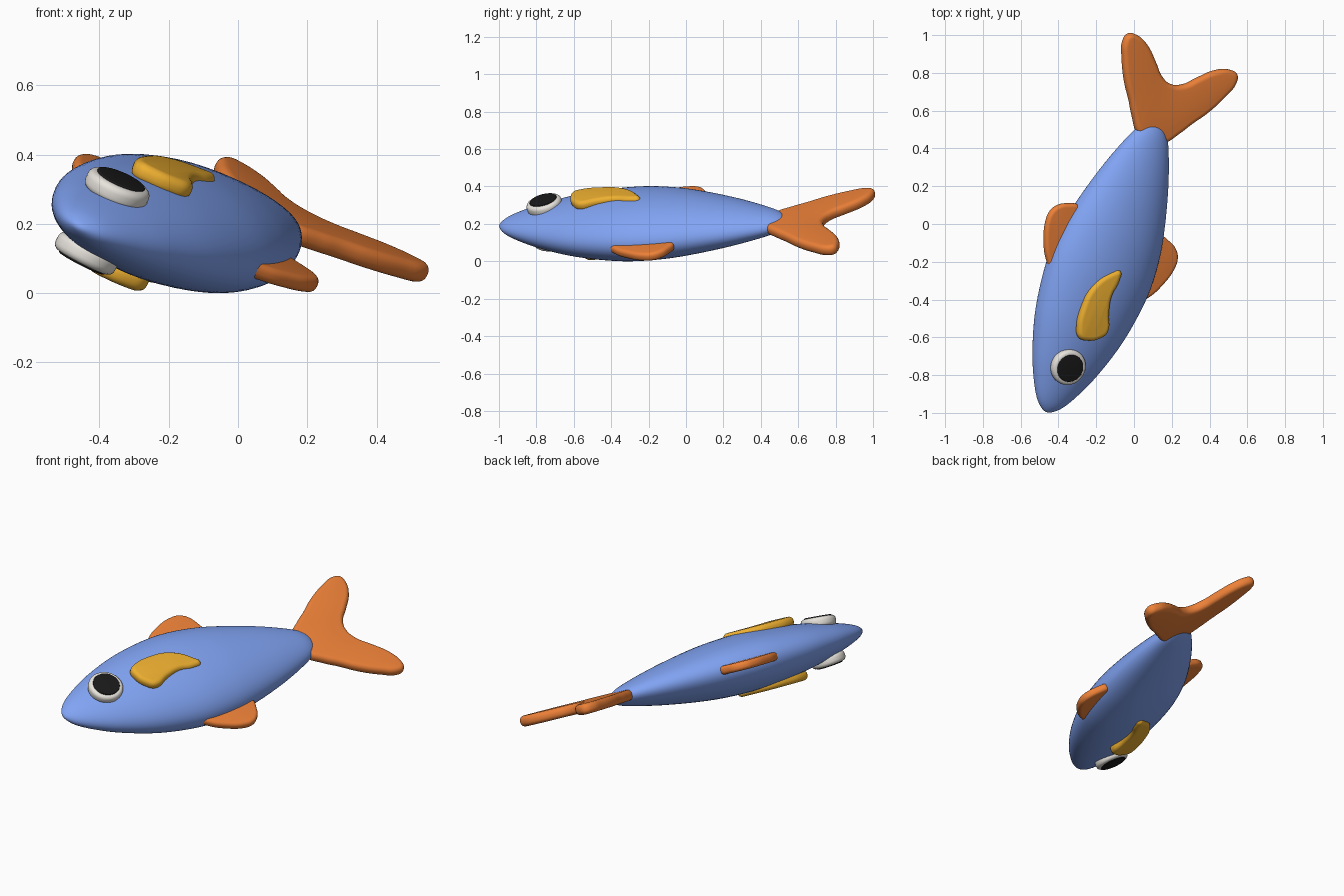
import bpy, bmesh, math
from mathutils import Matrix, Vector

if "Cube" in bpy.data.objects:
    bpy.data.objects.remove(bpy.data.objects["Cube"])

# Fish frame: u = nose to tail, v = towards the back fin, w = out of the upper flank
u = Vector((0.355, 0.935, 0.01)).normalized()
side = Vector((-0.935, 0.355, 0)).normalized()
tilt = math.radians(27)
v = side * math.cos(tilt) + Vector((0, 0, 1)) * math.sin(tilt)
v = (v - u * v.dot(u)).normalized()
w = u.cross(v)
FRAME = Matrix.Translation((-0.075, 0.028, 0.204)) @ Matrix((u, v, w)).transposed().to_4x4()


def material(name, color):
    m = bpy.data.materials.new(name)
    m.diffuse_color = (*color, 1)
    m.use_nodes = True
    m.node_tree.nodes["Principled BSDF"].inputs["Base Color"].default_value = m.diffuse_color
    return m


BLUE = material("blue", (0.22, 0.37, 0.9))
ORANGE = material("orange", (0.85, 0.22, 0.04))
YELLOW = material("yellow", (0.85, 0.43, 0.03))
WHITE = material("white", (0.8, 0.77, 0.72))
BLACK = material("black", (0.01, 0.01, 0.01))


def finish(ob, mat, local=Matrix()):
    ob.data.materials.append(mat)
    ob.matrix_world = FRAME @ local
    return ob


def from_bmesh(name, bm):
    bmesh.ops.recalc_face_normals(bm, faces=bm.faces)
    me = bpy.data.meshes.new(name)
    bm.to_mesh(me)
    bm.free()
    ob = bpy.data.objects.new(name, me)
    bpy.context.collection.objects.link(ob)
    return ob


def shade(ob, angle):
    bpy.ops.object.select_all(action='DESELECT')
    ob.select_set(True)
    bpy.context.view_layer.objects.active = ob
    bpy.ops.object.shade_smooth_by_angle(angle=math.radians(angle))


def slab(name, points, depth, height, mat):
    """Flat rounded fin from a smooth closed outline."""
    cu = bpy.data.curves.new(name + "_outline", 'CURVE')
    cu.dimensions, cu.fill_mode = '2D', 'BOTH'
    cu.bevel_depth, cu.bevel_resolution = depth, 4
    cu.extrude, cu.offset, cu.resolution_u = 0.004, -depth, 5
    sp = cu.splines.new('BEZIER')
    sp.bezier_points.add(len(points) - 1)
    sp.use_cyclic_u = True
    for bp, (a, b) in zip(sp.bezier_points, points):
        bp.co = (a, b, 0)
        bp.handle_left_type = bp.handle_right_type = 'AUTO'
    tmp = bpy.data.objects.new(name + "_curve", cu)
    bpy.context.collection.objects.link(tmp)
    dg = bpy.context.evaluated_depsgraph_get()
    bm = bmesh.new()
    me = bpy.data.meshes.new_from_object(tmp.evaluated_get(dg))
    me.materials.clear()
    bm.from_mesh(me)
    bmesh.ops.remove_doubles(bm, verts=bm.verts, dist=0.0005)
    bpy.data.objects.remove(tmp)
    ob = finish(from_bmesh(name, bm), mat, Matrix.Translation((0, 0, height)))
    shade(ob, 60)


# Body: smooth turned profile, flattened sideways
profile = [(-1.095, 0), (-1.083, .035), (-1.04, .082), (-.95, .138), (-.81, .203),
           (-.6, .27), (-.35, .307), (-.15, .298), (.03, .262), (.25, .195),
           (.43, .122), (.5, .08), (.53, .042), (.54, 0)]
ends = [(profile[1][0], -profile[1][1])], [(profile[-2][0], -profile[-2][1])]
pts = [Vector(p) for p in ends[0] + profile + ends[1]]
curve = []
for i in range(1, len(pts) - 2):
    a, b, c, d = pts[i - 1:i + 3]
    for k in range(4):
        t = k / 4
        curve.append(0.5 * (2 * b + (c - a) * t + (2 * a - 5 * b + 4 * c - d) * t * t
                            + (3 * b - a - 3 * c + d) * t ** 3))
curve.append(pts[-2])
bm = bmesh.new()
vs = [bm.verts.new((p.x, p.y, 0)) for p in curve]
es = [bm.edges.new(e) for e in zip(vs, vs[1:])]
bmesh.ops.spin(bm, geom=vs + es, axis=(1, 0, 0), cent=(0, 0, 0),
               angle=math.tau, steps=64, use_merge=True)
bmesh.ops.remove_doubles(bm, verts=bm.verts, dist=0.0003)
bmesh.ops.scale(bm, vec=(1, 1, 0.525), verts=bm.verts)
shade(finish(from_bmesh("body", bm), BLUE), 60)

# Forked tail
half = [(.45, .07), (.535, .15), (.6, .195), (.685, .26), (.80, .325), (.885, .357),
        (.932, .345), (.943, .30), (.915, .22), (.84, .13), (.785, .07)]
slab("tail_fin", half + [(.762, 0)] + [(a, -b) for a, b in reversed(half)], .026, 0, ORANGE)

# Back fin and belly fin
fin = [(-.40, .24), (-.34, .32), (-.24, .378), (-.15, .405), (-.09, .402),
       (-.045, .37), (-.02, .32), (-.01, .26), (-.08, .2), (-.25, .2)]
for name, s in (("back_fin", 1), ("belly_fin", -1)):
    slab(name, [(a, b * s) for a, b in fin], .02, 0, ORANGE)

# Flank fins and eyes, mirrored on both flanks
flank = [(-.664, .054), (-.621, .084), (-.52, .103), (-.387, .089), (-.281, .013),
         (-.257, -.032), (-.309, -.047), (-.398, -.037), (-.487, -.057),
         (-.583, -.091), (-.63, -.06), (-.665, .008)]


def disc(name, radius, depth, bevel, offset, sign, mat):
    bm = bmesh.new()
    bmesh.ops.create_cone(bm, cap_ends=True, segments=48, radius1=radius,
                          radius2=radius, depth=depth)
    rims = [e for e in bm.edges if abs(e.verts[0].co.z - e.verts[1].co.z) < 1e-5]
    bmesh.ops.bevel(bm, geom=rims, offset=bevel, segments=4, profile=0.5, affect='EDGES')
    local = (Matrix.Diagonal((1, 1, sign, 1)) @ Matrix.Translation((-.83, .028, .105))
             @ Matrix.Rotation(-0.09, 4, 'Y') @ Matrix.Translation((0, 0, offset)))
    bm.transform(local)
    shade(finish(from_bmesh(name, bm), mat), 40)


for label, s in (("upper", 1), ("lower", -1)):
    slab(label + "_flank_fin", flank, .024, s * .15, YELLOW)
    disc(label + "_eye", .096, .056, .02, 0, s, WHITE)
    disc(label + "_pupil", .074, .02, .004, .023, s, BLACK)
